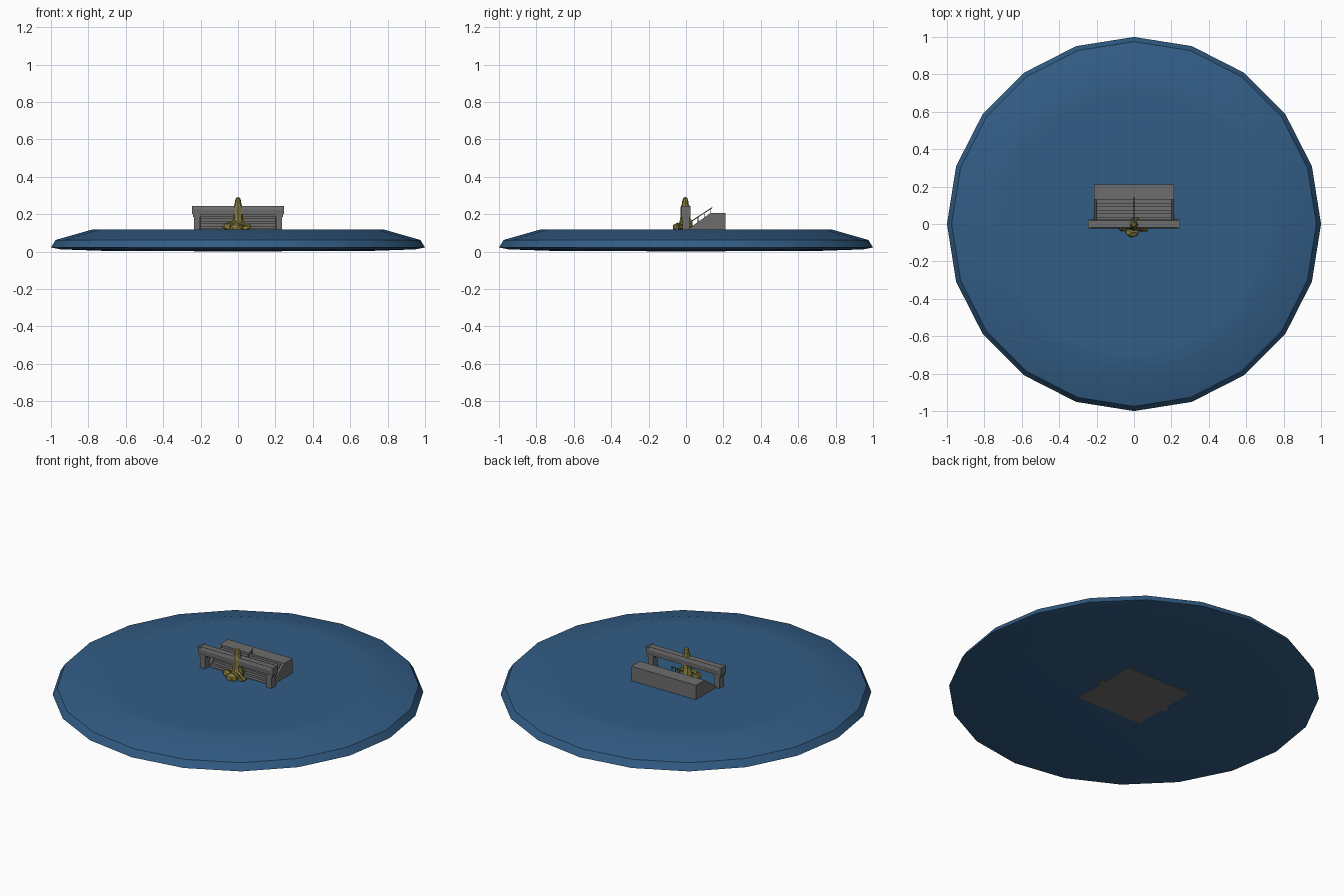
import bpy, bmesh, math
from mathutils import Vector

if "Cube" in bpy.data.objects:
    bpy.data.objects.remove(bpy.data.objects["Cube"])


def mat(name, col):
    m = bpy.data.materials.new(name)
    m.diffuse_color = (*col, 1)
    m.use_nodes = True
    m.node_tree.nodes["Principled BSDF"].inputs["Base Color"].default_value = m.diffuse_color
    return m


BLUE = mat("water blue", (0.032, 0.108, 0.235))
GREY = mat("stone grey", (0.155, 0.155, 0.155))
GOLD = mat("old gold", (0.23, 0.195, 0.045))


def finish(name, bm, material):
    bmesh.ops.recalc_face_normals(bm, faces=bm.faces[:])
    me = bpy.data.meshes.new(name)
    bm.to_mesh(me)
    bm.free()
    me.materials.append(material)
    ob = bpy.data.objects.new(name, me)
    bpy.context.collection.objects.link(ob)
    return ob


def lathe(name, profile, n, material, centre=(0, 0)):
    """Closed revolved shape from (radius, z) rings, capped at both ends."""
    bm = bmesh.new()
    rings = [[bm.verts.new((centre[0] + r * math.cos(2 * math.pi * i / n),
                            centre[1] + r * math.sin(2 * math.pi * i / n), z))
              for i in range(n)] for r, z in profile]
    for a, b in zip(rings, rings[1:]):
        for i in range(n):
            j = (i + 1) % n
            bm.faces.new((a[i], a[j], b[j], b[i]))
    bm.faces.new(rings[0])
    bm.faces.new(rings[-1])
    return finish(name, bm, material)


def extrude_x(name, pts, x0, x1, material):
    """Prism along x from a (y, z) outline."""
    bm = bmesh.new()
    a = [bm.verts.new((x0, y, z)) for y, z in pts]
    b = [bm.verts.new((x1, y, z)) for y, z in pts]
    bm.faces.new(a)
    bm.faces.new(b)
    for i in range(len(pts)):
        j = (i + 1) % len(pts)
        bm.faces.new((a[i], a[j], b[j], b[i]))
    return finish(name, bm, material)


def box(name, x0, x1, y0, y1, z0, z1, material):
    return extrude_x(name, [(y0, z0), (y1, z0), (y1, z1), (y0, z1)], x0, x1, material)


def rod(name, p, q, r0, r1, n, material):
    p, q = Vector(p), Vector(q)
    bm = bmesh.new()
    bmesh.ops.create_cone(bm, cap_ends=True, segments=n, radius1=r0, radius2=r1,
                          depth=(q - p).length)
    rot = (q - p).to_track_quat('Z', 'Y')
    for v in bm.verts:
        v.co = rot @ v.co + (p + q) / 2
    return finish(name, bm, material)


def lump(name, c, s, turn=0):
    bm = bmesh.new()
    bmesh.ops.create_icosphere(bm, subdivisions=1, radius=1)
    ca, sa = math.cos(turn), math.sin(turn)
    for v in bm.verts:
        x, y, z = v.co.x * s[0], v.co.y * s[1], v.co.z * s[2]
        v.co = (c[0] + x * ca - z * sa, c[1] + y, c[2] + x * sa + z * ca)
    return finish(name, bm, GOLD)


# Water disc, smooth rim
water = lathe("water_disc", [(0.72, 0.004), (0.95, 0.012), (1.0, 0.022), (0.975, 0.062),
                             (0.78, 0.118), (0.70, 0.119)], 20, BLUE)
bpy.context.view_layer.objects.active = water
water.select_set(True)
bpy.ops.object.shade_smooth_by_angle(angle=math.radians(40))
water.select_set(False)

# Stairs running down into the water, with sloping side walls
TOP, BACK, Y_TOP, FRONT = 0.205, 0.21, 0.13, -0.21
N = 14
run, rise = 0.27 / N, (TOP - 0.012) / N
steps = [(BACK, 0), (BACK, TOP), (Y_TOP, TOP)]
for i in range(N):
    y, z = Y_TOP - i * run, TOP - (i + 1) * rise
    steps += [(y, z), (y - run, z)]
steps += [(FRONT, 0.012), (FRONT, 0)]
extrude_x("stairs", steps, -0.2, 0.2, GREY)
wall = [(BACK, 0), (BACK, TOP), (Y_TOP, TOP), (Y_TOP - 0.27, 0.014), (FRONT, 0.012), (FRONT, 0)]
for side, tag in ((-1, "left"), (1, "right")):
    extrude_x(tag + "_stair_wall", wall, side * 0.2, side * 0.213, GREY)
    # Gate pillars with a cap under the beam
    a, b = sorted((side * 0.203, side * 0.235))
    box(tag + "_pillar", a, b, -0.02, 0.02, 0, 0.2, GREY)
    a, b = sorted((side * 0.198, side * 0.24))
    box(tag + "_pillar_cap", a, b, -0.023, 0.023, 0.185, 0.2, GREY)
    # Flared beam ends
    a, b = sorted((side * 0.234, side * 0.247))
    box(tag + "_beam_end", a, b, -0.024, 0.024, 0.2, 0.245, GREY)

# Gate beam with a slightly narrowed top
extrude_x("gate_beam", [(-0.021, 0.197), (0.021, 0.197), (0.023, 0.225),
                        (0.018, 0.243), (-0.018, 0.243), (-0.023, 0.225)], -0.24, 0.24, GREY)

# Centre handrail
rod("handrail", (0, 0.0, 0.143), (0, 0.14, 0.235), 0.0025, 0.0025, 6, GREY)
for i in range(4):
    y = 0.03 + i * 0.034
    z = 0.143 + y * 0.657
    rod("handrail_post_%d" % i, (0, y, z - 0.065), (0, y, z), 0.002, 0.002, 6, GREY)

# Golden statue: upright tapering figure passing the beam
lathe("statue_body", [(0.034, 0.1), (0.036, 0.14), (0.027, 0.175), (0.025, 0.235),
                      (0.018, 0.255), (0.016, 0.272), (0.011, 0.286), (0.003, 0.291)],
      8, GOLD, (0, -0.004))
# Statue base: lumps and limbs spreading at the front
lump("statue_front_lump", (-0.01, -0.045, 0.13), (0.04, 0.028, 0.026))
lump("statue_left_lump", (-0.055, -0.02, 0.13), (0.037, 0.022, 0.022), -0.5)
lump("statue_right_lump", (0.045, -0.025, 0.128), (0.032, 0.018, 0.018), 0.3)
lump("statue_rear_lump", (0.012, 0.02, 0.15), (0.018, 0.018, 0.03))
rod("statue_left_limb", (-0.01, -0.02, 0.16), (-0.075, -0.01, 0.145), 0.012, 0.004, 5, GOLD)
rod("statue_right_limb", (0.01, -0.02, 0.16), (0.07, -0.035, 0.13), 0.012, 0.005, 5, GOLD)
